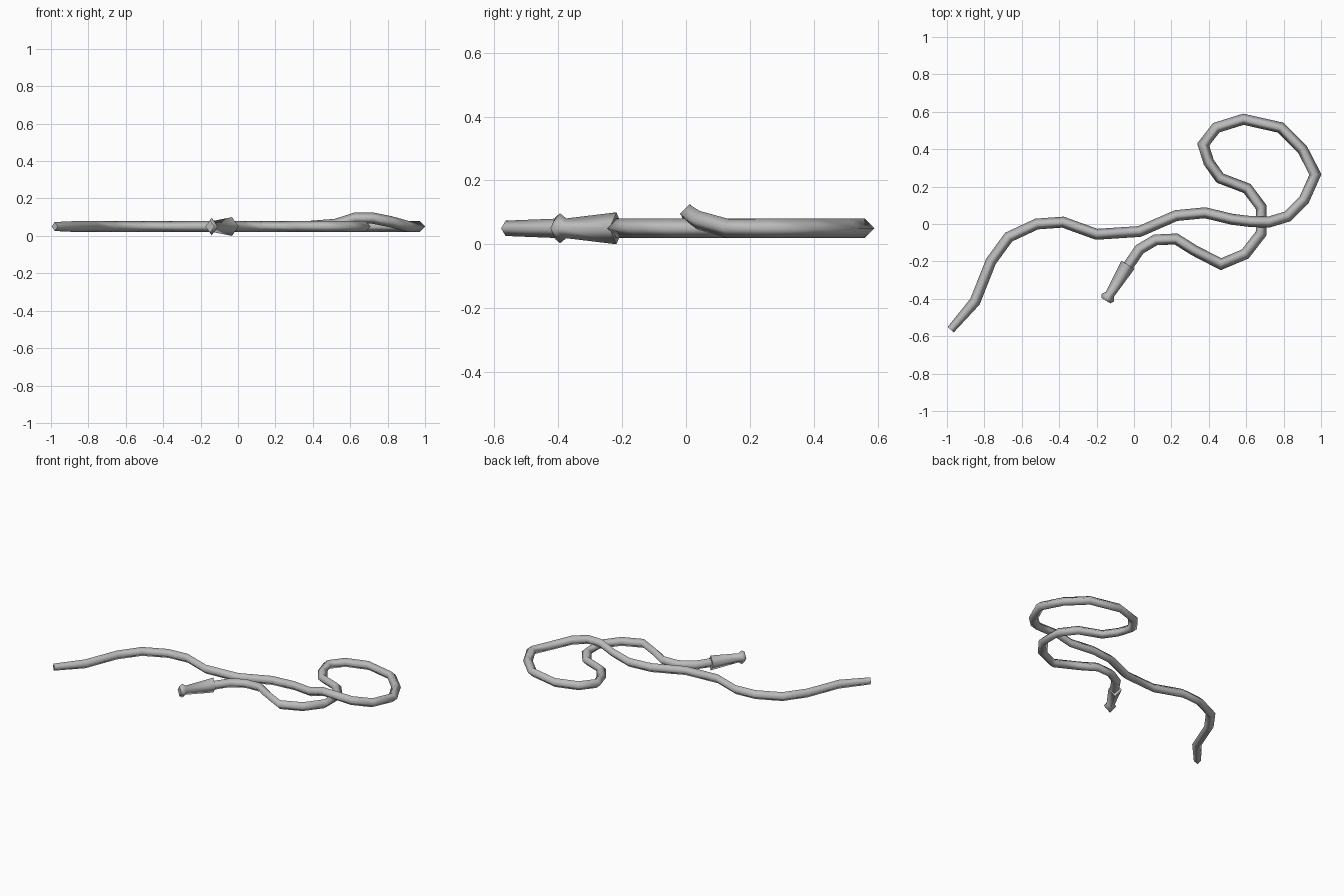
import bpy
import bmesh
from mathutils import Vector

cube = bpy.data.objects.get("Cube")
if cube:
    bpy.data.objects.remove(cube)

UP = Vector((0, 0, 1))
REST = 0.05  # height of the cord's centre line


def make_material(name, colour):
    mat = bpy.data.materials.new(name)
    mat.use_nodes = True
    mat.diffuse_color = colour
    mat.node_tree.nodes["Principled BSDF"].inputs["Base Color"].default_value = colour
    return mat


def sweep(name, path, radii, mat):
    """Four-sided tube along path; radii holds (half width, half height) per ring."""
    bm = bmesh.new()
    rings = []
    for i, p in enumerate(path):
        before = (p - path[i - 1]).normalized() if i else None
        after = (path[i + 1] - p).normalized() if i < len(path) - 1 else None
        before, after = before or after, after or before
        tangent = (before + after).normalized()
        side = UP.cross(tangent).normalized()
        top = tangent.cross(side)
        side /= max(tangent.dot(after), 0.6)  # mitre the bends
        w, h = radii[i]
        rings.append([bm.verts.new(p + o) for o in (side * w, top * h, -side * w, -top * h)])
    for a, b in zip(rings, rings[1:]):
        for k in range(4):
            n = (k + 1) % 4
            bm.faces.new((a[k], a[n], b[n], b[k])).smooth = True
    # Flat end caps with crisp rims
    for ring in (rings[0], rings[-1]):
        cap = bm.faces.new(ring)
        for e in cap.edges:
            e.smooth = False
    bmesh.ops.recalc_face_normals(bm, faces=bm.faces)
    mesh = bpy.data.meshes.new(name)
    bm.to_mesh(mesh)
    bm.free()
    mesh.materials.append(mat)
    obj = bpy.data.objects.new(name, mesh)
    bpy.context.collection.objects.link(obj)
    return obj


grey = make_material("plain grey", (0.5, 0.5, 0.5, 1))

# Cord: wavy tail, raised crossing, loop, then back to the handle
tail = [(-.98, -.565), (-.85, -.415), (-.765, -.2), (-.67, -.07), (-.52, 0), (-.38, .01),
        (-.2, -.055), (.03, -.04), (.225, .045), (.38, .06)]
crossing = [(.525, .025, .062), (.625, .013, .095), (.72, .01, .095), (.82, .04, .075)]
loop = [(.91, .13), (.97, .265), (.9, .4), (.785, .515), (.585, .56), (.44, .515),
        (.37, .425), (.4, .33), (.46, .245), (.605, .19), (.68, .09), (.68, -.05),
        (.595, -.16), (.465, -.215), (.32, -.14), (.225, -.08), (.115, -.085),
        (.03, -.135), (-.035, -.23)]
path = ([Vector((x, y, REST)) for x, y in tail] + [Vector(p) for p in crossing]
        + [Vector((x, y, REST)) for x, y in loop])
radii = [(.022, .024)] + [(.029, .03)] * (len(path) - 1)
sweep("cord", path, radii, grey)

# Handle: tapers away from the cord and ends in a flared pommel
start, end = Vector((-.032, -.218, REST)), Vector((-.15, -.41, REST))
stations = [(0, .05), (.82, .031), (.92, .047), (1, .034)]
sweep("handle", [start.lerp(end, t) for t, r in stations],
      [(r * .82, r) for t, r in stations], grey)
